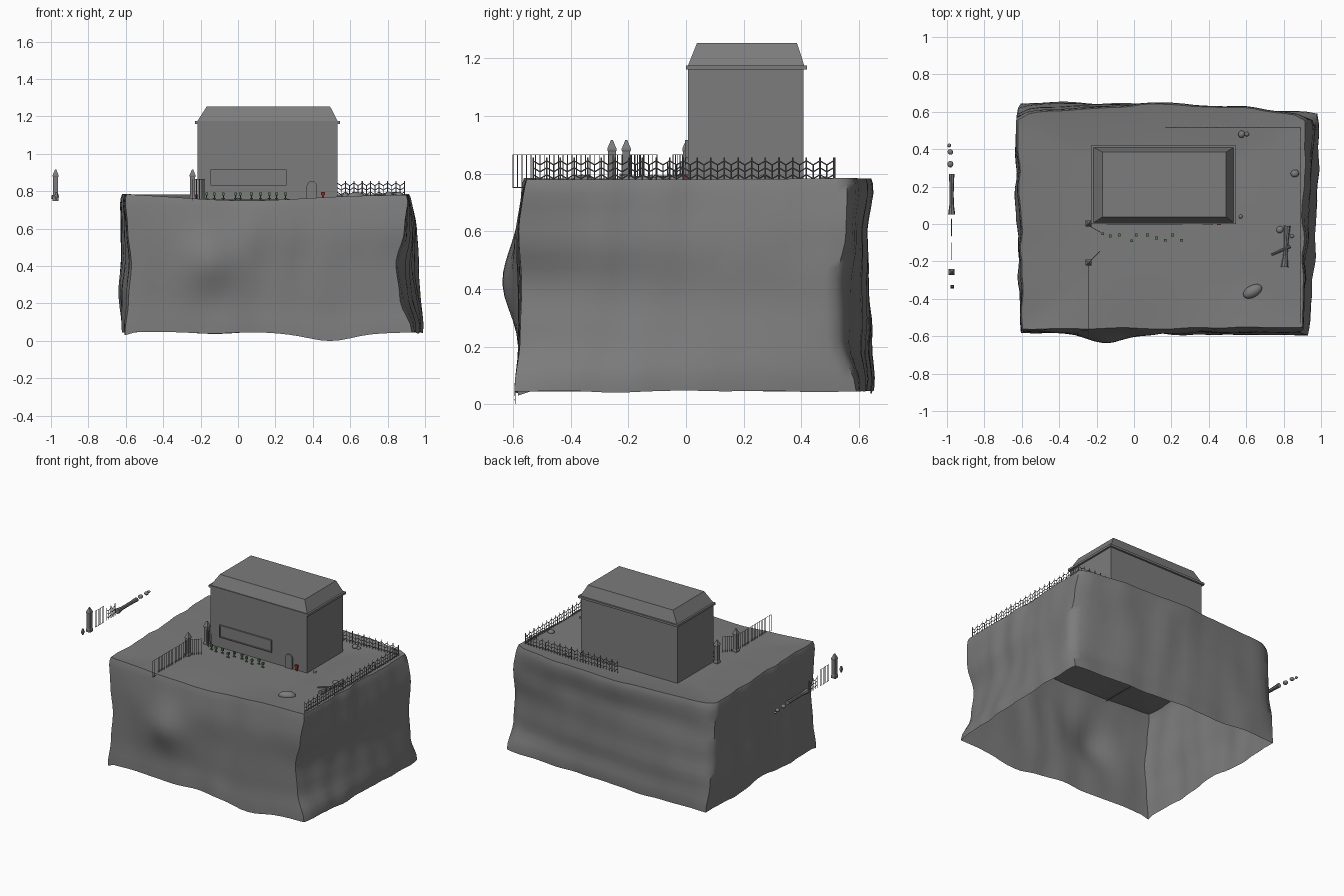
import bpy, bmesh, math, random
from mathutils import Vector, noise, Matrix

if "Cube" in bpy.data.objects:
    bpy.data.objects.remove(bpy.data.objects["Cube"])

random.seed(4)
GREY = (.2, .2, .2)


def finish(name, bm, color=GREY, smooth=None):
    me = bpy.data.meshes.new(name)
    bmesh.ops.recalc_face_normals(bm, faces=bm.faces)
    bm.to_mesh(me)
    bm.free()
    ob = bpy.data.objects.new(name, me)
    bpy.context.collection.objects.link(ob)
    key = "dark_grey" if color == GREY else name
    mat = bpy.data.materials.get(key) or bpy.data.materials.new(key)
    mat.diffuse_color = (*color, 1)
    mat.use_nodes = True
    mat.node_tree.nodes["Principled BSDF"].inputs["Base Color"].default_value = mat.diffuse_color
    me.materials.append(mat)
    if smooth:
        bpy.ops.object.select_all(action='DESELECT')
        ob.select_set(True)
        bpy.context.view_layer.objects.active = ob
        bpy.ops.object.shade_smooth_by_angle(angle=math.radians(smooth))
    return ob


def box(bm, lo, hi):
    c = [(a + b) / 2 for a, b in zip(lo, hi)]
    s = [b - a for a, b in zip(lo, hi)]
    bmesh.ops.create_cube(bm, size=1, matrix=Matrix.Translation(c) @ Matrix.Diagonal((*s, 1)))


def beam(bm, a, b, r1, r2=None, seg=4):
    a, b = Vector(a), Vector(b)
    d = b - a
    m = Matrix.Translation((a + b) / 2) @ d.to_track_quat('Z', 'Y').to_matrix().to_4x4()
    bmesh.ops.create_cone(bm, cap_ends=True, segments=seg, radius1=r1, radius2=r1 if r2 is None else r2,
                          depth=d.length, matrix=m)


def rings(bm, sections):
    """Stack rectangles (x0, x1, y0, y1, z) into a closed solid."""
    loops = [[bm.verts.new(p) for p in ((a, c, z), (b, c, z), (b, d, z), (a, d, z))]
             for a, b, c, d, z in sections]
    for lo, hi in zip(loops, loops[1:]):
        for i in range(4):
            bm.faces.new((lo[i], lo[i - 3], hi[i - 3], hi[i]))
    bm.faces.new(loops[0])
    bm.faces.new(loops[-1])


# --- rock block: four wavy walls, open underneath, closed by a ground patch
N, NV = 28, 16
CORNERS = [  # front left, front right, back right, back left, from bottom to top
    [(-.605, -.582), (-.585, -.575), (-.57, -.575), (-.59, -.575), (-.605, -.57)],
    [(.93, -.595), (.865, -.575), (.845, -.57), (.89, -.58), (.91, -.56)],
    [(.98, .59), (.97, .53), (.965, .52), (.955, .555), (.925, .56)],
    [(-.605, .645), (-.62, .62), (-.62, .59), (-.625, .575), (-.63, .565)]]
TOPZ = [.785, .78, .785, .785]


def corner(k, v):
    t = min(v * 4, 3.9999)
    i = int(t)
    f = (1 - math.cos((t - i) * math.pi)) / 2
    return Vector(CORNERS[k % 4][i]).lerp(Vector(CORNERS[k % 4][i + 1]), f)


def bump(u, c, w):
    return math.exp(-((u - c) / w) ** 2)


def wall(s, u, v):
    p = corner(s, v).lerp(corner(s + 1, v), u)
    out = Vector(((0, -1), (1, 0), (0, 1), (-1, 0))[s])
    e = math.sin(math.pi * u) ** .45 if 0 < u < 1 else 0
    d = .016 * noise.noise((u * 10 + s * 9, v * 1.5, 3.1))
    if s == 0:
        d += .068 * bump(u, .3, .1) * bump(v, .53, .2) + .008 * bump(v, .6, .3)
    if s == 1:
        d += .03 * bump(v, .15, .2) + .015 * bump(v, .6, .2)
    if s == 2:
        d += .015 + .058 * math.sin(math.pi * min(v, .75) * .9) + .016 * bump(v, .97, .15) - .01 * bump(v, .75, .12)
    if s == 3:
        d += .025 * bump(v, .3, .3)
    p = p + out * d * e
    if v > .93:  # rounded rim
        p -= (p - Vector((.15, 0))) * .014 * ((v - .93) / .07) ** 2
    z0 = .045 + .012 * noise.noise((u * 5, s * 4, 0)) * e
    if s == 0:
        z0 -= .05 * bump(u, .71, .11)
    if s == 0 and u == 0 or s == 3 and u == 1:
        z0 = .03
    if s == 3:
        z0 += .025 * bump(u, .5, .12)
    z1 = TOPZ[s] * (1 - u) + TOPZ[(s + 1) % 4] * u - (.033 * bump(u, .4, .35) if s == 0 else .003) * e
    return Vector((p.x, p.y, z0 + (z1 - z0) * v))


levels = [i / NV * .93 for i in range(NV + 1)] + [.975, 1]
bm = bmesh.new()
rows = [[bm.verts.new(wall(s, i / N, v)) for s in range(4) for i in range(N)] for v in levels]
for lo, hi in zip(rows, rows[1:]):
    for i in range(4 * N):
        j = (i + 1) % (4 * N)
        bm.faces.new((lo[i], lo[j], hi[j], hi[i]))
rim = rows[-1]
side = lambda s, i: rim[(s * N + i) % (4 * N)]
grid = {}
for i in range(N + 1):
    for j in range(N + 1):
        edge = (side(0, i) if j == 0 else side(1, j) if i == N else
                side(2, N - i) if j == N else side(3, N - j) if i == 0 else None)
        if not edge:
            a, b = i / N, j / N
            P = (side(0, i).co * (1 - b) + side(2, N - i).co * b + side(3, N - j).co * (1 - a) + side(1, j).co * a
                 - (side(0, 0).co * (1 - a) * (1 - b) + side(1, 0).co * a * (1 - b)
                    + side(2, 0).co * a * b + side(3, 0).co * (1 - a) * b))
            w = min(1, 5 * min(a, 1 - a, b, 1 - b))
            P.z += (.757 - P.z) * w * (.6 if a > .8 else 1)
            edge = bm.verts.new(P)
        grid[i, j] = edge
for i in range(N):
    for j in range(N):
        bm.faces.new((grid[i, j], grid[i + 1, j], grid[i + 1, j + 1], grid[i, j + 1]))
finish("rock_block", bm, smooth=60)

# --- house
bm = bmesh.new()
box(bm, (-.217, .007, .745), (.533, .407, 1.165))
finish("house_walls", bm)
bm = bmesh.new()
rings(bm, [(-.23, .546, 0, .42, 1.16), (-.23, .546, 0, .42, 1.175),
           (-.217, .533, .007, .41, 1.175), (-.168, .493, .038, .385, 1.252)])
finish("house_roof", bm)
bm = bmesh.new()
for lo, hi in (((-.147, .83), (.26, .837)), ((-.147, .91), (.26, .917)),
               ((-.147, .837), (-.14, .91)), ((.253, .837), (.26, .91))):
    box(bm, (lo[0], -.003, lo[1]), (hi[0], .009, hi[1]))
box(bm, (-.142, .003, .833), (.255, .009, .914))
finish("wall_panel", bm)

# --- arched door
bm = bmesh.new()
prof = [(.367, .75), (.423, .75)] + [(.395 + .028 * math.cos(t * math.pi / 8), .825 + .03 * math.sin(t * math.pi / 8))
                                     for t in range(9)]
f = bm.faces.new([bm.verts.new((x, -.002, z)) for x, z in prof])
ext = bmesh.ops.extrude_face_region(bm, geom=[f])
bmesh.ops.translate(bm, vec=(0, .01, 0), verts=[g for g in ext['geom'] if isinstance(g, bmesh.types.BMVert)])
finish("arched_door", bm)

# --- small red post
bm = bmesh.new()
box(bm, (.449, -.004, .752), (.461, .007, .78))
box(bm, (.445, -.006, .78), (.465, .007, .796))
finish("red_post", bm, (.3, .02, .02))

# --- plants (one spare beside the block)
bm = bmesh.new()
for x, y in ((-.168, -.053), (-.126, -.064), (-.078, -.059), (-.013, -.09), (.013, -.059), (.072, -.059),
             (.12, -.075), (.168, -.086), (.206, -.059), (.254, -.086)):
    beam(bm, (x, y, .75), (x, y, .778), .0025)
    box(bm, (x - .007, y - .007, .777), (x + .007, y + .007, .794))
    box(bm, (x - .009, y - .004, .758), (x + .009, y + .004, .763))
finish("plants", bm, (.09, .2, .09))
bm = bmesh.new()
rings(bm, [(-.972 - r, -.972 + r, -.335 - r, -.335 + r, z) for r, z in ((.003, .755), (.009, .775), (.004, .797))])
finish("spare_bud", bm)

# --- gate posts (one spare beside the block)
bm = bmesh.new()
for x, y in ((-.243, .003), (-.243, -.207), (-.975, -.257)):
    rings(bm, [(x - r, x + r, y - r, y + r, z) for r, z in (
        (.016, .748), (.016, .768), (.0135, .772), (.0135, .876), (.016, .88), (.016, .886), (.003, .917))])
finish("gate_posts", bm)


# --- iron railings
def railing(bm, a, b):
    a, b = Vector((*a, 0)), Vector((*b, 0))
    n = max(2, round((b - a).length / .0155))
    for i in range(n + 1):
        p = a.lerp(b, i / n)
        beam(bm, p + Vector((0, 0, .75)), p + Vector((0, 0, .866)), .0016)
    beam(bm, a + Vector((0, 0, .865)), b + Vector((0, 0, .865)), .0016)
    beam(bm, a + Vector((0, 0, .752)), b + Vector((0, 0, .752)), .0016)


bm = bmesh.new()
for k in range(4):
    railing(bm, (-.243, -.222 - k * .0945), (-.243, -.222 - (k + 1) * .0945))
railing(bm, (-.235, -.012), (-.178, -.045))
railing(bm, (-.235, -.2), (-.183, -.147))
railing(bm, (-.975, -.1), (-.975, -.192))
finish("iron_railings", bm)


# --- crooked fence: posts with rails rising to a point in each bay
def fence(bm, a, b, n, z=.78):
    a, b = Vector((*a, z)), Vector((*b, z))
    up = lambda p, h: p + Vector((0, 0, h))
    for i in range(n + 1):
        p = a.lerp(b, i / n)
        beam(bm, up(p, -.01), up(p, .076), .0027)
        if i < n:
            q = a.lerp(b, (i + 1) / n)
            m = (p + q) / 2
            beam(bm, up(m, -.01), up(m, .052), .0022)
            for h in (.016, .04, .064):
                beam(bm, up(p, h), up(m, h - .014), .0022)
                beam(bm, up(m, h - .014), up(q, h), .0022)


bm = bmesh.new()
fence(bm, (.889, -.53), (.889, .512), 22)
fence(bm, (.889, .515), (.17, .515), 16)
fence(bm, (-.975, -.064), (-.975, .027), 2, .76)
finish("crooked_fence", bm)


# --- fallen logs, flared at the ends
def log(bm, a, b, radii):
    a, b = Vector(a), Vector(b)
    n = len(radii) - 1
    for i in range(n):
        beam(bm, a.lerp(b, i / n), a.lerp(b, (i + 1) / n), radii[i], radii[i + 1], 8)


bm = bmesh.new()
log(bm, (.805, -.23, .78), (.82, -.01, .778), (.02, .012, .011, .013, .017))
log(bm, (.735, -.165, .778), (.835, -.12, .788), (.006, .007, .008))
log(bm, (-.975, .05, .772), (-.975, .267, .772), (.019, .012, .011, .012, .015))
finish("fallen_logs", bm, smooth=40)

# --- stones
bm = bmesh.new()
for x, y, z, r in ((.78, -.03, .77, .021), (.86, .27, .78, .023), (.575, .48, .775, .02), (.603, .48, .77, .013),
                   (.71, .405, .765, .009), (.57, .04, .762, .011), (.845, -.065, .775, .011),
                   (.78, -.23, .765, .011), (-.982, .385, .768, .016), (-.988, .42, .765, .011),
                   (-.982, .32, .77, .018)):
    m = Matrix.Translation((x, y, z)) @ Matrix.Rotation(random.uniform(0, 3), 4, 'Z') @ Matrix.Diagonal((1, .9, .75, 1))
    bmesh.ops.create_icosphere(bm, subdivisions=2, radius=r, matrix=m)
bmesh.ops.create_icosphere(bm, subdivisions=3, radius=1, matrix=Matrix.Translation((.634, -.36, .768))
                           @ Matrix.Rotation(.5, 4, 'Z') @ Matrix.Diagonal((.055, .032, .028, 1)))
finish("stones", bm, smooth=40)
